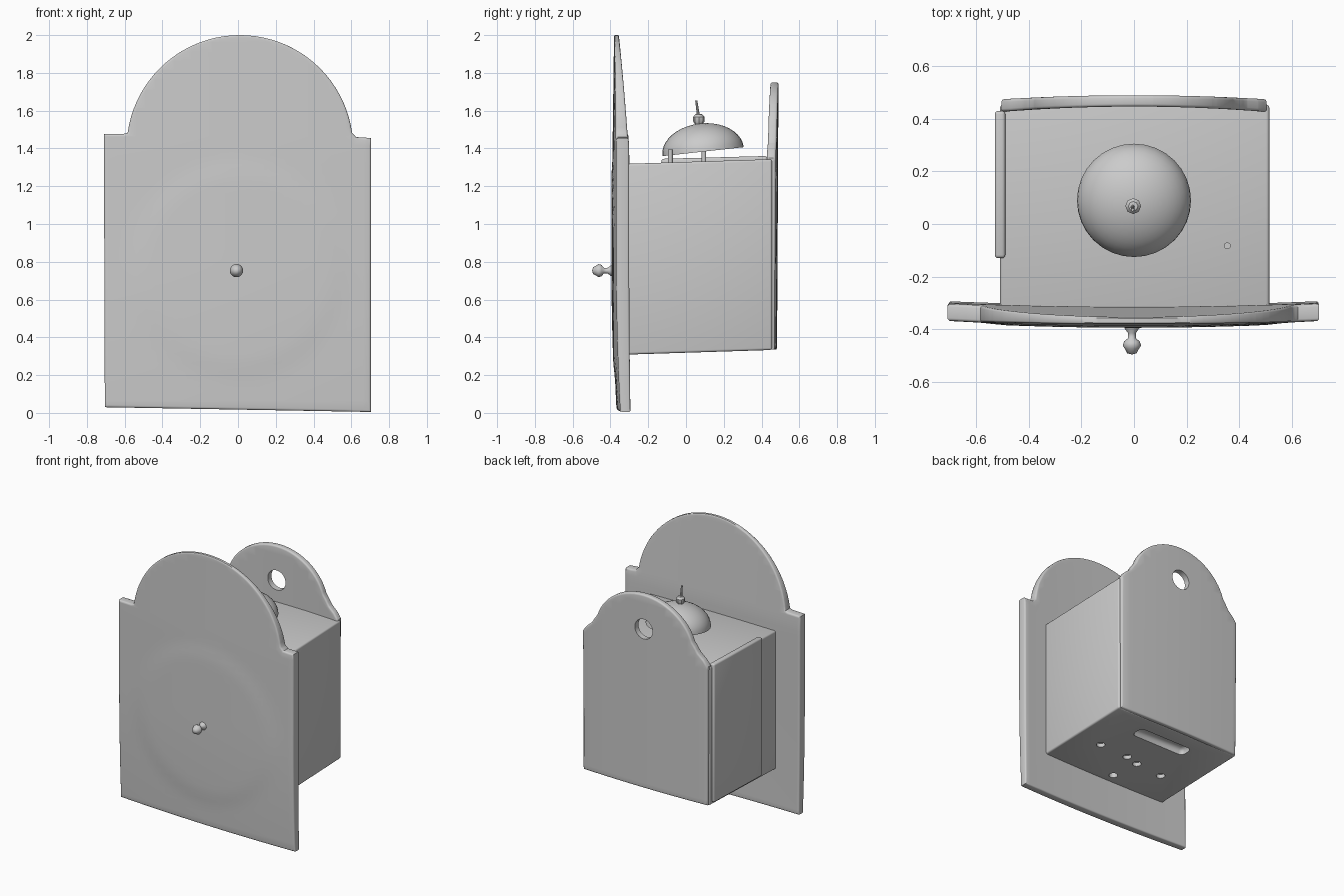
import bpy, bmesh, math
from mathutils import Matrix, Vector

cube = bpy.data.objects.get("Cube")
if cube:
    bpy.data.objects.remove(cube, do_unlink=True)

GREY = (0.6, 0.6, 0.6, 1.0)
grey = bpy.data.materials.new("plain_grey")
grey.use_nodes = True
grey.diffuse_color = GREY
grey.node_tree.nodes["Principled BSDF"].inputs["Base Color"].default_value = GREY


def finish(name, bm):
    """Turn a bmesh into a linked object with the shared material."""
    bmesh.ops.recalc_face_normals(bm, faces=bm.faces)
    mesh = bpy.data.meshes.new(name)
    bm.to_mesh(mesh)
    bm.free()
    mesh.materials.append(grey)
    obj = bpy.data.objects.new(name, mesh)
    bpy.context.collection.objects.link(obj)
    return obj


def activate(obj):
    bpy.ops.object.select_all(action='DESELECT')
    obj.select_set(True)
    bpy.context.view_layer.objects.active = obj


def smooth(obj, angle=35):
    activate(obj)
    bpy.ops.object.shade_smooth_by_angle(angle=math.radians(angle))


def plate(name, outline, thickness, bevel, step, warp):
    """Rounded slab from an x-z outline, gridded, then bent by warp(x, z, depth)."""
    bm = bmesh.new()
    face = bm.faces.new([bm.verts.new((x, 0, z)) for x, z in outline])
    ext = bmesh.ops.extrude_face_region(bm, geom=[face])
    for v in ext["geom"]:
        if isinstance(v, bmesh.types.BMVert):
            v.co.y = thickness
    rim = [e for e in bm.edges if abs(e.verts[0].co.y - e.verts[1].co.y) < 1e-6]
    bmesh.ops.bevel(bm, geom=rim, offset=bevel, segments=3, profile=0.5, affect='EDGES')
    for axis, count in ((0, 30), (2, 42)):
        normal = Vector((0, 0, 0))
        normal[axis] = 1
        for i in range(count):
            k = i - count // 2 if axis == 0 else i
            bmesh.ops.bisect_plane(bm, geom=bm.verts[:] + bm.edges[:] + bm.faces[:],
                                   plane_co=normal * (k * step + 0.013), plane_no=normal)
    for v in bm.verts:
        v.co.y = warp(v.co.x, v.co.z, v.co.y / thickness)
    return finish(name, bm)


def block(name, x0, x1, y0, y1, z0, z1, rise=0.0, bevel=0.012):
    """Bevelled box whose floor and top climb by rise towards the back."""
    bm = bmesh.new()
    bmesh.ops.create_cube(bm, size=1)
    for v in bm.verts:
        back = v.co.y > 0
        v.co = (x1 if v.co.x > 0 else x0, y1 if back else y0,
                (z1 if v.co.z > 0 else z0) + (rise if back else 0))
    if bevel:
        bmesh.ops.bevel(bm, geom=bm.edges[:], offset=bevel, segments=3,
                        profile=0.5, affect='EDGES')
    return finish(name, bm)


def lathe(name, profile, place, sides=24):
    """Spin (radius, height) points round z and place the result."""
    bm = bmesh.new()
    pts = [bm.verts.new((r, 0, h)) for r, h in profile]
    edges = [bm.edges.new(p) for p in zip(pts, pts[1:])]
    bmesh.ops.spin(bm, geom=pts + edges, cent=(0, 0, 0), axis=(0, 0, 1),
                   angle=math.tau, steps=sides)
    bmesh.ops.remove_doubles(bm, verts=bm.verts, dist=1e-4)
    bm.transform(place)
    return finish(name, bm)


def rod(name, radius, low, high, x, y):
    return lathe(name, [(0, low), (radius, low), (radius, high), (0, high)],
                 Matrix.Translation((x, y, 0)), 12)


def cut(obj, cutter):
    cutter.hide_render = True
    mod = obj.modifiers.new("cut", 'BOOLEAN')
    mod.operation = 'DIFFERENCE'
    mod.solver = 'EXACT'
    mod.object = cutter
    activate(obj)
    bpy.ops.object.modifier_apply(modifier=mod.name)
    bpy.data.objects.remove(cutter, do_unlink=True)


def arc(cx, cz, rx, rz, start, end, steps):
    return [(cx + rx * math.cos(a), cz + rz * math.sin(a))
            for a in (math.radians(start + (end - start) * i / steps)
                      for i in range(steps + 1))]


# Front board: arched top, square shoulders, slightly bowed, faint raised dial
def front_warp(x, z, depth):
    dial = min(1, max(0, (0.6 - math.hypot(x, z - 0.76)) / 0.12))
    dial = dial * dial * (3 - 2 * dial) * 0.006
    lean = 0.022 * max(0, 1 - z / 0.8) ** 2
    taper = max(0, z - 1.4) / 0.6
    front = -0.389 + 0.04 * x * x + lean + 0.008 * taper - dial
    back = -0.315 + 0.03 * x * x + lean * 0.3 - 0.04 * taper
    return front + (back - front) * depth


front_outline = ([(-0.705, 0.03), (0.703, 0.005), (0.705, 1.455), (0.625, 1.46)]
                 + arc(0.01, 1.4, 0.6, 0.6, 8, 172, 40)
                 + [(-0.605, 1.477), (-0.71, 1.477)])
smooth(plate("front_board", front_outline, 0.075, 0.012, 0.05, front_warp))


# Back board: smaller arch with curved shoulders and a hanging hole
def back_warp(x, z, depth):
    front = 0.447 - 0.08 * x * x
    back = 0.48 + 0.01 * z / 1.75 - 0.05 * x * x
    return front + (back - front) * depth


half = [(0.5, 0.335), (0.505, 1.35), (0.475, 1.39), (0.43, 1.43), (0.405, 1.47)]
back_outline = (half + arc(0, 1.4, 0.4, 0.35, 16, 164, 28)
                + [(-x, z) for x, z in reversed(half)])
back_board = plate("back_board", back_outline, 0.05, 0.012, 0.06, back_warp)
hole = lathe("hole_cutter", [(0, -0.2), (0.072, -0.2), (0.072, 0.2), (0, 0.2)],
             Matrix.Translation((0, 0.46, 1.5)) @ Matrix.Rotation(math.pi / 2, 4, 'X'), 32)
cut(back_board, hole)
smooth(back_board)

# Movement case with a slot and small pits in its floor
case = block("case", -0.51, 0.515, -0.33, 0.455, 0.308, 1.318, rise=0.025)
cut(case, block("slot_cutter", -0.22, 0.22, 0.24, 0.34, 0.2, 0.37, bevel=0.03))
for x, y in ((0.3, 0.01), (0.06, 0.0), (-0.05, -0.03), (-0.275, -0.05), (-0.02, -0.24)):
    cut(case, rod("pit_cutter", 0.03, 0.2, 0.345, x, y))
smooth(case)

# Door panel on one side of the case
smooth(block("side_door", -0.53, -0.49, -0.13, 0.43, 0.335, 1.345, rise=0.015))

# Bell: a thin tilted dome on a post
dome = arc(0, 0, 0.217, 0.15, 0, 90, 10)
inner = arc(0, 0, 0.203, 0.137, 90, 0, 10)
tilt = Matrix.Translation((0, 0.09, 1.383)) @ Matrix.Rotation(0.11, 4, 'X')
smooth(lathe("bell", dome + inner + dome[:1], tilt, 32), 50)
smooth(rod("bell_post", 0.012, 1.32, 1.53, 0, 0.095))

# Nut and pin on top of the bell
nut = [(0, -0.035), (0.018, -0.03), (0.03, -0.012), (0.03, 0.012), (0.018, 0.026), (0, 0.028)]
smooth(lathe("bell_nut", nut, Matrix.Translation((-0.003, 0.068, 1.555)), 8))
lean = Matrix.Translation((-0.005, 0.066, 1.57)) @ Matrix.Rotation(0.14, 4, 'X')
smooth(lathe("bell_pin", [(0, 0), (0.008, 0), (0.006, 0.085), (0, 0.085)], lean, 10))

# Hammer stub beside the bell
smooth(rod("hammer_stub", 0.013, 1.31, 1.395, 0.355, -0.083))

# Hand arbor on the front: flared foot, thin stem, rounded head
arbor = [(0, 0), (0.032, 0), (0.028, 0.012), (0.015, 0.03), (0.015, 0.05), (0.03, 0.062),
         (0.035, 0.078), (0.027, 0.09), (0.018, 0.107), (0, 0.112)]
forward = Matrix.Translation((-0.008, -0.385, 0.753)) @ Matrix.Rotation(math.pi / 2, 4, 'X')
smooth(lathe("hand_arbor", arbor, forward, 20), 60)
